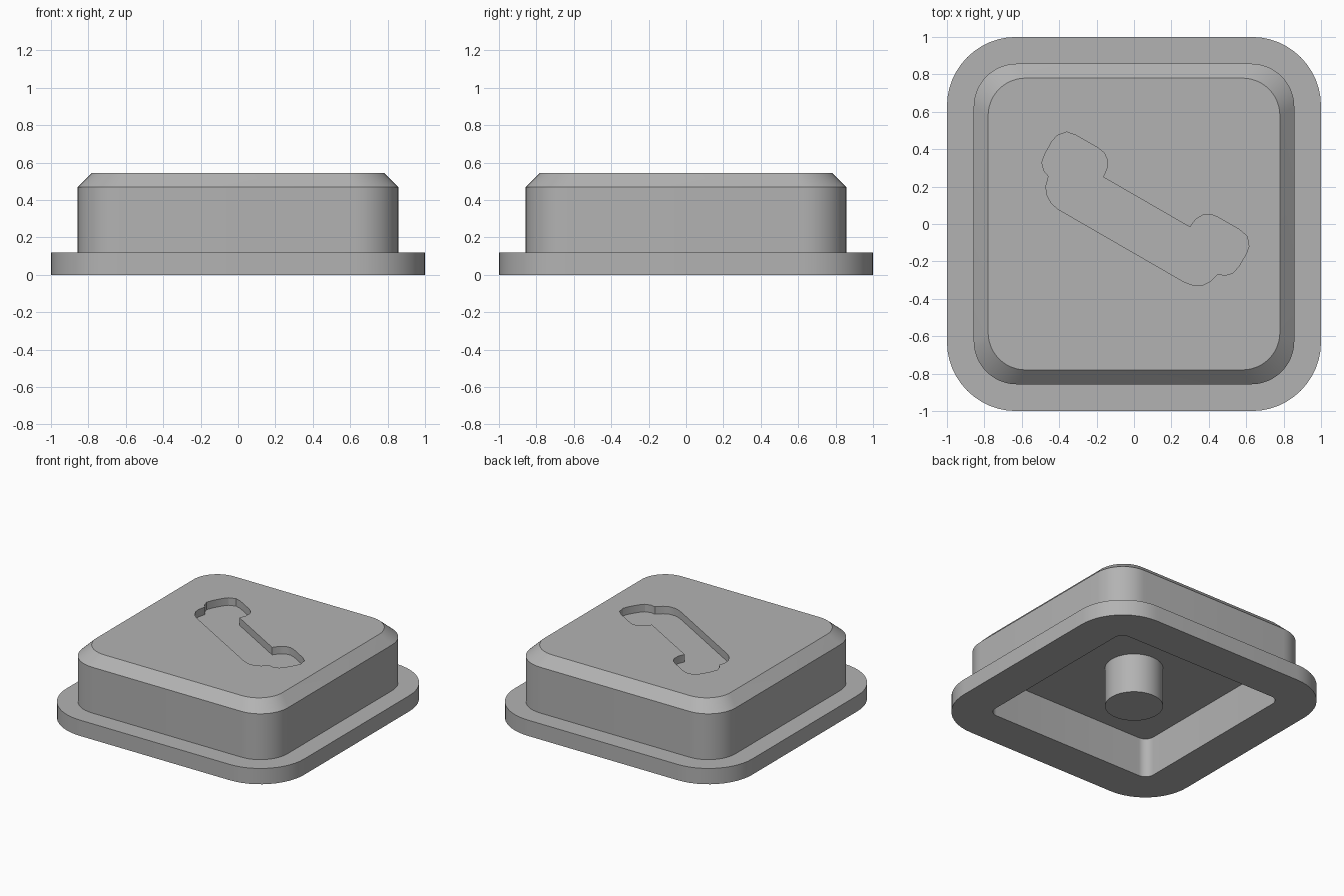
import bpy, bmesh, math
from mathutils import Matrix, Vector

default = bpy.data.objects.get("Cube")
if default:
    bpy.data.objects.remove(default, do_unlink=True)

gray = bpy.data.materials.new("plain gray")
gray.use_nodes = True
COLOR = (0.45, 0.45, 0.45, 1)
gray.diffuse_color = COLOR
gray.node_tree.nodes["Principled BSDF"].inputs["Base Color"].default_value = COLOR


def rounded_square(half, radius, z, steps=12):
    """Points of a square with rounded corners, counter-clockwise."""
    points = []
    for corner in range(4):
        turn = Matrix.Rotation(corner * math.pi / 2, 3, 'Z')
        for i in range(steps + 1):
            a = math.pi / 2 * i / steps
            p = Vector((half - radius + radius * math.cos(a),
                        half - radius + radius * math.sin(a), z))
            points.append(turn @ p)
    return points


def loft(name, rings):
    """Skin a stack of equal point rings and cap both ends."""
    bm = bmesh.new()
    loops = [[bm.verts.new(p) for p in ring] for ring in rings]
    n = len(loops[0])
    for a, b in zip(loops, loops[1:]):
        for i in range(n):
            j = (i + 1) % n
            bm.faces.new((a[i], a[j], b[j], b[i]))
    bm.faces.new(loops[0][::-1])
    bm.faces.new(loops[-1])
    bmesh.ops.recalc_face_normals(bm, faces=bm.faces)
    mesh = bpy.data.meshes.new(name)
    bm.to_mesh(mesh)
    bm.free()
    mesh.materials.append(gray)
    obj = bpy.data.objects.new(name, mesh)
    bpy.context.collection.objects.link(obj)
    return obj


def smooth(obj):
    bpy.ops.object.select_all(action='DESELECT')
    obj.select_set(True)
    bpy.context.view_layer.objects.active = obj
    bpy.ops.object.shade_smooth_by_angle(angle=math.radians(30))


# Button shell: cavity ceiling, cavity mouth, flange, wall, chamfered top
TOP, CEILING = 0.545, 0.30
shell = loft("button_shell", [rounded_square(*r) for r in (
    (0.71, 0.07, CEILING), (0.71, 0.07, 0),
    (1, 0.37, 0), (1, 0.37, 0.12),
    (0.857, 0.23, 0.12), (0.857, 0.23, 0.468),
    (0.78, 0.2, TOP))])

# Handset recess: half outline mirrored, then tilted
half = [(.268, 0), (.274, .051), (.296, .093), (.329, .115), (.371, .121),
        (.505, .121), (.557, .111), (.593, .068), (.6, .026), (.599, -.05),
        (.59, -.097), (.559, -.129), (.523, -.142), (.508, -.195),
        (.483, -.232), (.436, -.26), (.389, -.269)]
outline = half + [(-x, y) for x, y in reversed(half)]
place = Matrix.Translation((0.067, 0.117, 0)) @ Matrix.Rotation(math.radians(-30), 4, 'Z')
cutter = loft("recess_cutter", [[place @ Vector((x, y, z)) for x, y in outline]
                                for z in (TOP - 0.057, TOP + 0.1)])
cut = shell.modifiers.new("recess", 'BOOLEAN')
cut.operation, cut.solver, cut.object = 'DIFFERENCE', 'EXACT', cutter
bpy.context.view_layer.objects.active = shell
bpy.ops.object.modifier_apply(modifier=cut.name)
bpy.data.objects.remove(cutter, do_unlink=True)
smooth(shell)

# Round post under the ceiling
post = loft("center_post", [[Vector((0.2 * math.cos(a), 0.2 * math.sin(a), z))
                             for a in (math.tau * i / 48 for i in range(48))]
                            for z in (0, CEILING + 0.02)])
smooth(post)
